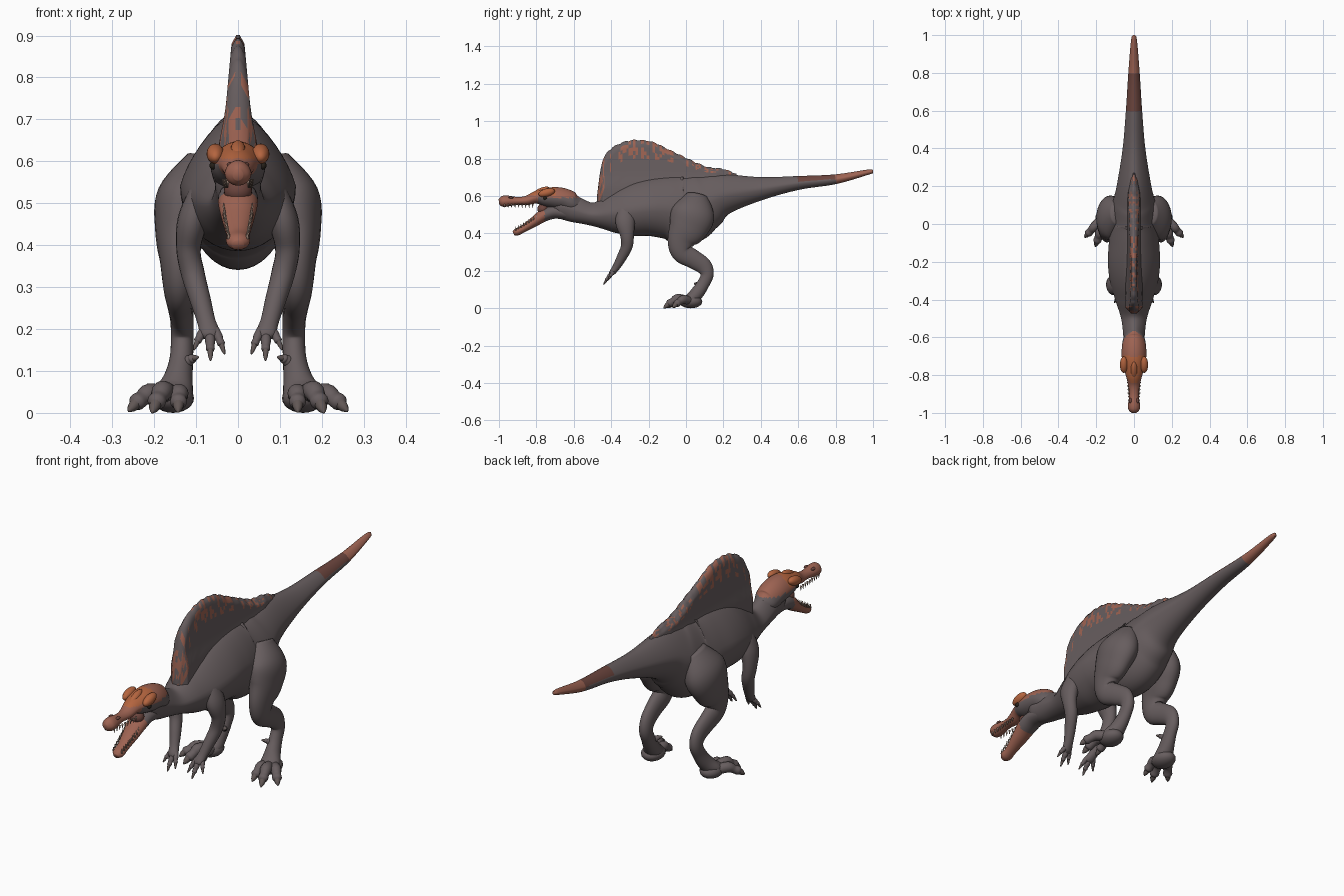
import bpy, bmesh, math
from mathutils import Vector, Matrix

cube = bpy.data.objects.get("Cube")
if cube:
    bpy.data.objects.remove(cube)


def material(name, rgb):
    m = bpy.data.materials.new(name)
    m.use_nodes = True
    m.diffuse_color = (*rgb, 1)
    bsdf = m.node_tree.nodes["Principled BSDF"]
    bsdf.inputs["Base Color"].default_value = (*rgb, 1)
    bsdf.inputs["Roughness"].default_value = 0.8
    return m


GREY, RUST, ORANGE, DARK_RUST, CLAW, TOOTH, EYE = range(7)
MATS = [material("grey hide", (.135, .11, .113)),
        material("rust hide", (.34, .125, .085)),
        material("orange crest", (.46, .13, .05)),
        material("dark rust band", (.15, .06, .048)),
        material("claw brown", (.12, .095, .09)),
        material("tooth bone", (.4, .28, .22)),
        material("eye black", (.02, .015, .01))]


def finish(bm, name, paint, mirror=False):
    """Turn a bmesh into a smooth object, painting faces by rule."""
    bmesh.ops.recalc_face_normals(bm, faces=bm.faces)
    for f in bm.faces:
        f.smooth = True
        f.material_index = paint(f.calc_center_median()) if callable(paint) else paint
    me = bpy.data.meshes.new(name)
    bm.to_mesh(me)
    bm.free()
    for m in MATS:
        me.materials.append(m)
    ob = bpy.data.objects.new(name, me)
    bpy.context.collection.objects.link(ob)
    if mirror:
        ob.modifiers.new("Mirror", 'MIRROR').use_clip = False
    return ob


def spline(rows, steps):
    """Catmull-Rom through tuples of any length."""
    out = []
    for i in range(len(rows) - 1):
        a, b, c, d = (rows[max(i - 1, 0)], rows[i], rows[i + 1],
                      rows[min(i + 2, len(rows) - 1)])
        for s in range(steps):
            t = s / steps
            out.append([q + .5 * t * (r - p + t * (2 * p - 5 * q + 4 * r - e
                        + t * (3 * (q - r) + e - p))) for p, q, r, e in zip(a, b, c, d)])
    return out + [list(rows[-1])]


def loft(name, rows, paint=GREY, mirror=False, seg=24, steps=6, taper=0):
    """Skin rings of (x, y, z, half width, half height) along a path."""
    rows = spline(rows, steps)
    bm = bmesh.new()
    rings = []
    for i, (x, y, z, w, h) in enumerate(rows):
        ahead, behind = rows[min(i + 1, len(rows) - 1)], rows[max(i - 1, 0)]
        tan = (Vector(ahead[:3]) - Vector(behind[:3])).normalized()
        side = Vector((1, 0, 0))
        side = (side - tan * side.dot(tan)).normalized()
        up = tan.cross(side)
        w, h = max(w, .002), max(h, .002)
        ring = []
        for k in range(seg):
            a = math.tau * k / seg
            slim = 1 - taper * max(0, math.sin(a))
            ring.append(bm.verts.new(Vector((x, y, z)) + side * w * math.cos(a) * slim
                                     + up * h * math.sin(a)))
        rings.append(ring)
    for r, q in zip(rings, rings[1:]):
        for k in range(seg):
            n = (k + 1) % seg
            bm.faces.new((r[k], r[n], q[n], q[k]))
    bm.faces.new(rings[0])
    bm.faces.new(rings[-1])
    return finish(bm, name, paint, mirror)


def ball(name, loc, size, paint, mirror=True, tilt=0):
    bm = bmesh.new()
    bmesh.ops.create_uvsphere(bm, u_segments=20, v_segments=12, radius=1)
    bmesh.ops.transform(bm, verts=bm.verts, matrix=Matrix.Translation(loc)
                        @ Matrix.Rotation(tilt, 4, 'X') @ Matrix.Diagonal((*size, 1)))
    return finish(bm, name, paint, mirror)


# Torso, tail and neck
def body_paint(c):
    if c.y > .8:
        return RUST
    if c.y > .6 and c.z > .675 + (c.y - .6) * .08:
        return DARK_RUST
    if c.y < -.57 and c.z > .585:
        return RUST
    return GREY


body = [(1, .73, .006, .008), (.97, .727, .016, .014), (.8, .69, .03, .026),
        (.6, .67, .043, .037), (.4, .64, .06, .062), (.2, .61, .092, .112),
        (.1, .57, .115, .155), (0, .53, .125, .188), (-.1, .54, .133, .17),
        (-.2, .54, .138, .155), (-.3, .525, .128, .14), (-.4, .51, .1, .105),
        (-.5, .503, .068, .062), (-.6, .53, .056, .07), (-.67, .55, .052, .068),
        (-.71, .55, .035, .05)]
loft("body", [(0, *r) for r in body], body_paint, seg=40, steps=8, taper=.3)

# Sail: columns of (y, base, colour edge, top)
cols = spline([(-.475, .52, .55, .6), (-.455, .54, .59, .75), (-.43, .55, .66, .815),
               (-.4, .57, .735, .85), (-.34, .6, .785, .882), (-.27, .62, .8, .895),
               (-.18, .62, .795, .885), (-.1, .63, .785, .848), (0, .65, .76, .8),
               (.06, .65, .738, .772), (.12, .65, .725, .75), (.2, .66, .715, .74),
               (.27, .66, .7, .715)], 6)
ROWS = 5
bm = bmesh.new()
loops = []
for i, (y, base, edge, top) in enumerate(cols):
    top += .007 * abs(math.sin(y * 62))
    levels = ([base + (edge - base) * j / ROWS for j in range(ROWS)]
              + [edge + (top - edge) * j / ROWS for j in range(ROWS + 1)])
    end = min(1, .25 + i / 12, .25 + (len(cols) - 1 - i) / 12)
    half = []
    for z in levels:
        t = .03 - .09 * (z - .72) if z > .72 else .03 + .2 * (.72 - z)
        half.append(min(t, .045) * end * min(1, .3 + (top - z) / .03))
    loops.append([bm.verts.new((t, y, z)) for t, z in zip(half, levels)]
                 + [bm.verts.new((-t, y, z)) for t, z in reversed(list(zip(half, levels)))])
n = len(loops[0])
rust_faces = set()
for a, b in zip(loops, loops[1:]):
    for k in range(n):
        f = bm.faces.new((a[k], a[(k + 1) % n], b[(k + 1) % n], b[k]))
        if ROWS <= k < n - ROWS - 1:
            rust_faces.add(f)
for loop in (loops[0], loops[-1]):
    bm.faces.new(loop)
marks = {tuple(f.calc_center_median()) for f in rust_faces}
finish(bm, "sail", lambda c: RUST if tuple(c) in marks else GREY)


# Skull and upper jaw
def skull_paint(c):
    if -.84 < c.y < -.7 and c.z > .605:
        return ORANGE
    if c.y < -.79 or c.z > .592:
        return RUST
    return GREY


skull = [(-.56, .56, .03, .03), (-.6, .56, .055, .055), (-.65, .582, .064, .058),
         (-.7, .59, .065, .058), (-.75, .592, .06, .05), (-.8, .593, .044, .034),
         (-.85, .577, .032, .025), (-.9, .574, .025, .021), (-.96, .573, .032, .03),
         (-.985, .57, .028, .027), (-1, .568, .012, .014)]
loft("skull", [(0, *r) for r in skull], skull_paint, seg=32, taper=.15)
ball("brow", (.054, -.745, .618), (.021, .045, .022), ORANGE, tilt=.25)
ball("snout_crest", (0, -.775, .625), (.018, .05, .018), ORANGE, False, .4)
ball("eye", (.06, -.755, .59), (.008, .011, .01), EYE)
ball("nostril", (.019, -.935, .592), (.008, .014, .006), DARK_RUST)

# Lower jaw and throat
jaw = [(-.62, .505, .045, .035), (-.7, .515, .047, .036), (-.76, .497, .047, .034),
       (-.81, .463, .039, .027), (-.87, .425, .028, .02), (-.905, .408, .028, .02),
       (-.922, .4, .014, .012)]
loft("lower_jaw", [(0, *r) for r in jaw],
     lambda c: GREY if c.y > -.755 else RUST, seg=24)
ball("mouth_lining", (0, -.765, .53), (.034, .03, .03), DARK_RUST, False)

# Teeth along both jaws
bm = bmesh.new()
for k in range(9):
    s = k / 8
    for x, y, z, flip in ((.034 - .01 * s, -.82 - .15 * s, .547, math.pi),
                          (.034 - .012 * s, -.8 - .11 * s, .49 - .064 * s, 0)):
        bmesh.ops.create_cone(bm, cap_ends=True, segments=6, radius1=.005, radius2=.0005,
                              depth=.022, matrix=Matrix.Translation((x, y, z))
                              @ Matrix.Rotation(flip, 4, 'X'))
finish(bm, "teeth", TOOTH, True)

# Hind legs
loft("hind_leg", [(.085, .06, .6, .04, .06), (.122, .04, .51, .072, .115),
                  (.138, .01, .43, .06, .105), (.142, -.025, .36, .044, .075),
                  (.14, -.02, .3, .038, .058), (.138, .04, .262, .031, .05),
                  (.134, .093, .226, .028, .045), (.133, .113, .18, .027, .035),
                  (.135, .092, .13, .028, .033), (.142, .062, .085, .034, .036),
                  (.152, .03, .05, .045, .035), (.165, -.01, .035, .045, .028)],
     mirror=True, seg=28)
ball("foot_pad", (.155, .025, .035), (.05, .062, .035), GREY)


def digit(name, root, tip, r, arch, claw):
    """A knuckled toe or finger, ending in a curved claw."""
    root, tip = Vector(root), Vector(tip)
    mid = (root + tip) / 2 + Vector((0, 0, arch))
    knuckle = mid.lerp(tip, .55)
    way = (tip - mid).normalized()
    loft(name, [(*root, r, r), (*mid, r * 1.1, r * 1.1), (*knuckle, r * .9, r * .85),
                (*tip, r * .95, r * .9), (*(tip + way * r * .6), r * .4, r * .4)],
         GREY, True, seg=14, steps=4)
    end = tip + way * claw + Vector((0, 0, -claw * .25))
    loft(name + "_claw", [(*tip, r * .7, r * .7), (*tip.lerp(end, .6), r * .5, r * .5),
                          (*end, .002, .002)], CLAW, True, seg=10, steps=4)


digit("inner_toe", (.14, .01, .04), (.142, -.07, .025), .021, .014, .032)
digit("middle_toe", (.165, .0, .045), (.195, -.09, .026), .023, .016, .036)
digit("outer_toe", (.18, .02, .04), (.242, -.05, .025), .022, .014, .032)
digit("heel_spur", (.125, .07, .12), (.108, .055, .13), .012, 0, .02)

# Arms and hands
loft("arm", [(.08, -.32, .54, .03, .045), (.108, -.325, .46, .036, .052),
             (.118, -.315, .39, .029, .037), (.107, -.317, .33, .028, .031),
             (.09, -.345, .27, .025, .026), (.076, -.373, .22, .022, .02),
             (.067, -.395, .19, .024, .016), (.066, -.4, .178, .016, .01)],
     mirror=True, seg=20)
digit("inner_finger", (.055, -.39, .2), (.04, -.415, .165), .01, 0, .024)
digit("middle_finger", (.067, -.395, .19), (.066, -.425, .152), .011, 0, .026)
digit("outer_finger", (.08, -.385, .2), (.096, -.405, .172), .01, 0, .022)
